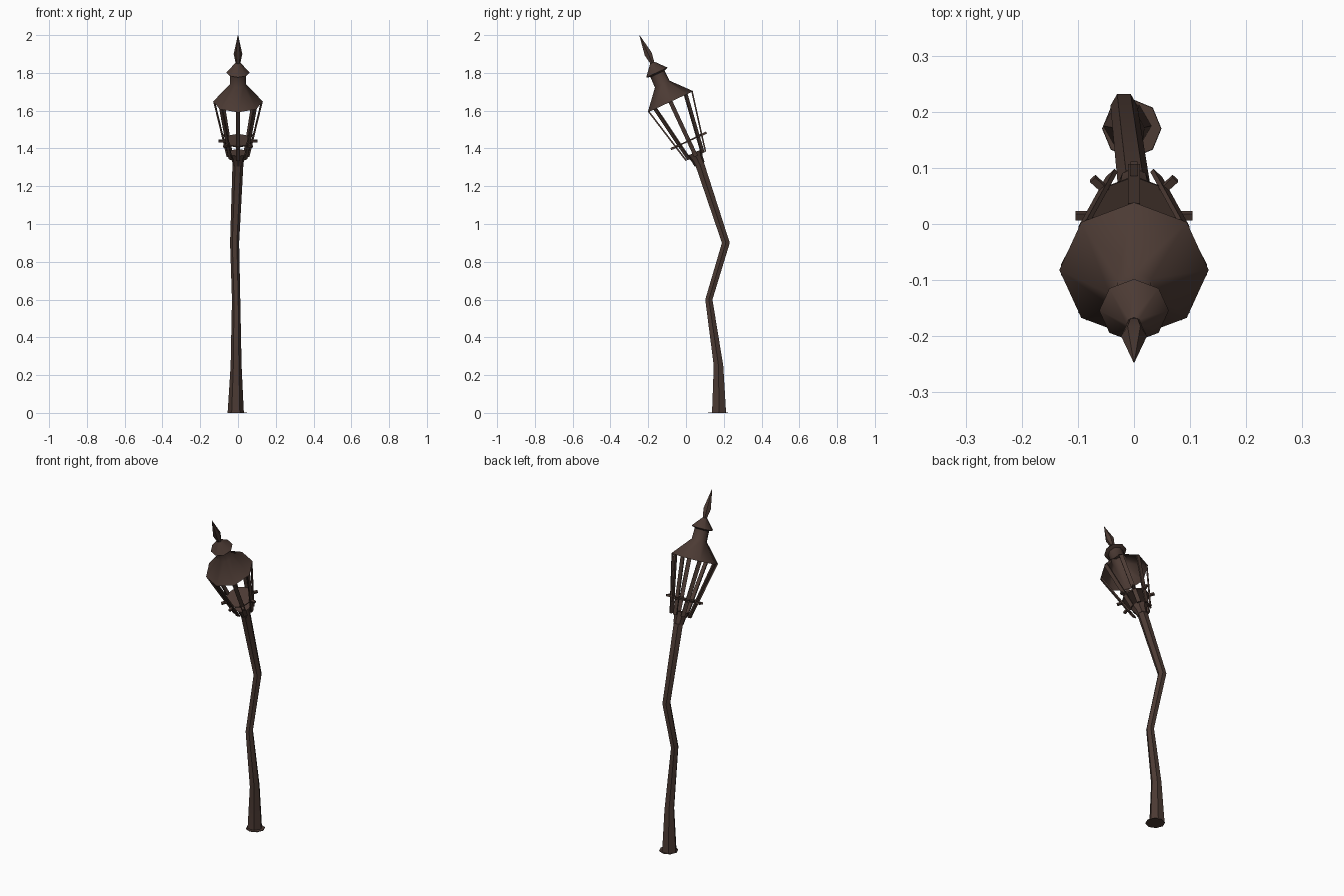
import bpy, bmesh, math
from mathutils import Vector, Matrix

if "Cube" in bpy.data.objects:
    bpy.data.objects.remove(bpy.data.objects["Cube"])

iron = bpy.data.materials.new("dark_brown_iron")
iron.diffuse_color = (0.072, 0.043, 0.034, 1)
iron.use_nodes = True
iron.node_tree.nodes["Principled BSDF"].inputs["Base Color"].default_value = iron.diffuse_color

# Lantern frame: origin at the eave centre, local z leaning towards the front
TILT = Matrix.Translation((0, -0.082, 1.647)) @ Matrix.Rotation(math.radians(25), 4, 'X')


def finish(name, bm, matrix=Matrix(), smooth=None):
    bmesh.ops.recalc_face_normals(bm, faces=bm.faces)
    mesh = bpy.data.meshes.new(name)
    bm.to_mesh(mesh)
    bm.free()
    mesh.materials.append(iron)
    ob = bpy.data.objects.new(name, mesh)
    ob.matrix_world = matrix
    bpy.context.collection.objects.link(ob)
    if smooth:
        bpy.ops.object.select_all(action='DESELECT')
        ob.select_set(True)
        bpy.context.view_layer.objects.active = ob
        bpy.ops.object.shade_smooth_by_angle(angle=math.radians(smooth))
    return ob


def loft(name, rings, sides, matrix=Matrix(), bottom=True, top=True, smooth=None):
    """Skin a stack of rings given as (x, y, z, radius)."""
    bm = bmesh.new()
    loops = []
    for x, y, z, r in rings:
        loops.append([bm.verts.new((x + r * math.cos(2 * math.pi * i / sides),
                                    y + r * math.sin(2 * math.pi * i / sides), z))
                      for i in range(sides)])
    for a, b in zip(loops, loops[1:]):
        for i in range(sides):
            j = (i + 1) % sides
            bm.faces.new((a[i], a[j], b[j], b[i]))
    if bottom:
        bm.faces.new(loops[0][::-1])
    if top:
        bm.faces.new(loops[-1])
    return finish(name, bm, matrix, smooth)


def spun(name, profile, sides=8, **kw):
    return loft(name, [(0, 0, z, r) for r, z in profile], sides, TILT, **kw)


def bars(name, start, end, width, thick):
    """Eight flat bars round the lantern, from (r, z) to (r, z)."""
    bm = bmesh.new()
    p, q = Vector((start[0], 0, start[1])), Vector((end[0], 0, end[1]))
    axis = (q - p).normalized()
    side = Vector((0, 1, 0))
    out = axis.cross(side)
    for k in range(8):
        rot = Matrix.Rotation(k * math.pi / 4, 4, 'Z')
        m = Matrix((side, out, axis)).transposed().to_4x4()
        m = rot @ Matrix.Translation((p + q) / 2) @ m
        m = m @ Matrix.Diagonal((width, thick, (q - p).length, 1))
        bmesh.ops.create_cube(bm, size=1, matrix=m)
    return finish(name, bm, TILT)


# Crooked post and its flat ground flange
loft("post", [(-0.012, 0.175, 0, 0.043), (-0.010, 0.172, 0.25, 0.029),
              (-0.010, 0.121, 0.60, 0.022), (-0.018, 0.211, 0.90, 0.024),
              (0, 0.070, 1.325, 0.029)], 6, smooth=40)
loft("ground_flange", [(-0.004, 0.17, 0, 0.053), (-0.004, 0.17, 0.003, 0.052)], 8)

# Cup joining the post to the lantern
spun("cup", [(0.029, -0.365), (0.033, -0.33), (0.046, -0.297)], smooth=30)

# Lantern floor, cage bars and outward pegs
spun("lantern_floor", [(0.077, -0.232), (0.079, -0.224)])
bars("cage_bars", (0.126, 0.0), (0.056, -0.318), 0.022, 0.008)
bars("pegs", (0.07, -0.228), (0.104, -0.228), 0.013, 0.012)

# Roof shell, open underneath, with neck
spun("roof", [(0.133, 0.0), (0.043, 0.103), (0.041, 0.165)],
     bottom=False, top=False, smooth=50)
# Upper cap and pointed finial
spun("cap", [(0.041, 0.163), (0.062, 0.171), (0.013, 0.228)], smooth=50)
spun("finial", [(0.012, 0.224), (0.023, 0.279), (0.001, 0.389)], sides=6, smooth=40)
